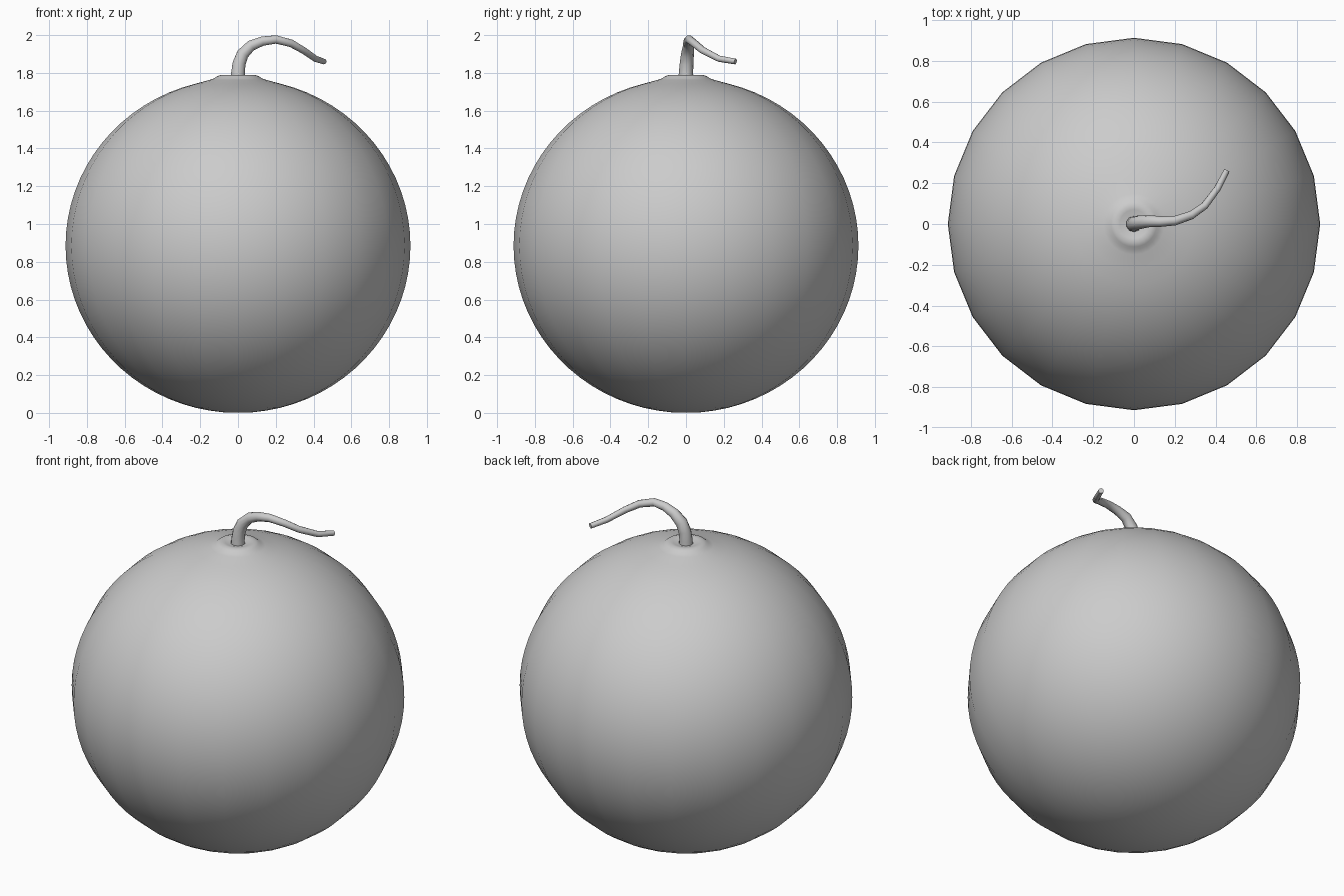
import bpy, bmesh, math
from mathutils import Vector

if "Cube" in bpy.data.objects:
    bpy.data.objects.remove(bpy.data.objects["Cube"])

SEGMENTS = 24
RADIUS, HALF_HEIGHT = 0.913, 0.885

grey = bpy.data.materials.new("plain_grey")
grey.diffuse_color = (0.6, 0.6, 0.6, 1)
grey.use_nodes = True
grey.node_tree.nodes["Principled BSDF"].inputs["Base Color"].default_value = grey.diffuse_color


def loft(name, rings, angle):
    """Skin a list of vertex rings, closing both ends with a fan."""
    bm = bmesh.new()
    loops = [[bm.verts.new(p) for p in ring] for ring in rings]
    n = len(loops[0])
    for a, b in zip(loops, loops[1:]):
        for i in range(n):
            j = (i + 1) % n
            bm.faces.new((a[i], a[j], b[j], b[i]))
    for loop in (loops[0], loops[-1]):
        centre = bm.verts.new(sum((v.co for v in loop), Vector()) / n)
        for i in range(n):
            bm.faces.new((loop[i], loop[(i + 1) % n], centre))
    bmesh.ops.recalc_face_normals(bm, faces=bm.faces)
    mesh = bpy.data.meshes.new(name)
    bm.to_mesh(mesh)
    bm.free()
    mesh.materials.append(grey)
    obj = bpy.data.objects.new(name, mesh)
    bpy.context.collection.objects.link(obj)
    bpy.ops.object.select_all(action='DESELECT')
    obj.select_set(True)
    bpy.context.view_layer.objects.active = obj
    bpy.ops.object.shade_smooth_by_angle(angle=math.radians(angle))
    return obj


def flat_ring(r, z):
    return [Vector((r * math.cos(2 * math.pi * i / SEGMENTS),
                    r * math.sin(2 * math.pi * i / SEGMENTS), z))
            for i in range(SEGMENTS)]


# Fruit body: slightly squashed sphere ending in a low raised collar
profile = []
for k in range(1, 36):
    t = math.pi * k / 38
    profile.append((RADIUS * math.sin(t), HALF_HEIGHT * (1 - math.cos(t))))
profile = [(0.03, 0.001)] + profile
profile += [(0.15, 1.763), (0.125, 1.771), (0.112, 1.782), (0.09, 1.789),
            (0.07, 1.787), (0.045, 1.779)]
loft("fruit_body", [flat_ring(r, z) for r, z in profile], 60)

# Stem: tapered tube along a curling path (x, y, z, radius)
path = [(0, 0, 1.76, 0.040), (0, 0, 1.80, 0.038), (0.006, 0.003, 1.85, 0.036),
        (0.025, 0.008, 1.90, 0.034), (0.07, 0.014, 1.945, 0.030),
        (0.13, 0.012, 1.968, 0.026), (0.20, 0.016, 1.977, 0.023),
        (0.28, 0.043, 1.957, 0.021), (0.345, 0.088, 1.920, 0.019),
        (0.41, 0.175, 1.875, 0.017), (0.455, 0.262, 1.860, 0.015)]
points = [Vector(p[:3]) for p in path]
rings = []
for i, p in enumerate(points):
    tangent = (points[min(i + 1, len(points) - 1)] - points[max(i - 1, 0)]).normalized()
    side = Vector((0, 1, 0)) - tangent * tangent.y
    side.normalize()
    up = tangent.cross(side)
    rings.append([p + path[i][3] * (side * math.cos(math.tau * k / 10)
                                    + up * math.sin(math.tau * k / 10))
                  for k in range(10)])
loft("stem", rings, 50)
